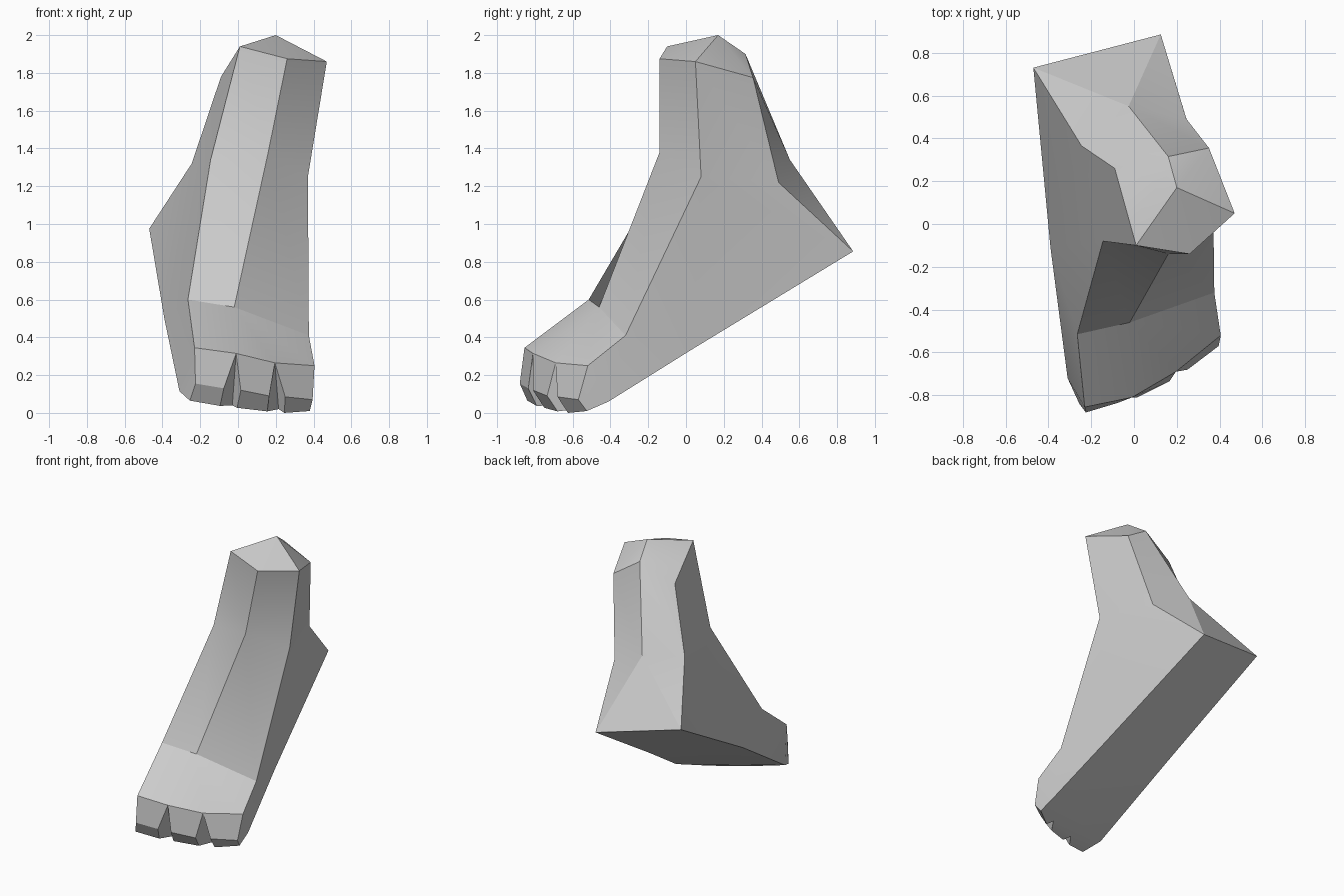
import bpy
import bmesh
import math

default_cube = bpy.data.objects.get("Cube")
if default_cube:
    bpy.data.objects.remove(default_cube, do_unlink=True)

# One plain material for the whole foot
clay = bpy.data.materials.new("plain grey")
clay.use_nodes = True
clay.diffuse_color = (0.6, 0.6, 0.6, 1)
shader = clay.node_tree.nodes["Principled BSDF"]
shader.inputs["Base Color"].default_value = clay.diffuse_color
shader.inputs["Roughness"].default_value = 0.8

bm = bmesh.new()


def points(*coordinates):
    """Add vertices and return them in order."""
    return [bm.verts.new(c) for c in coordinates]


def face(*corners):
    bm.faces.new(corners)


def fan(tip, chain):
    """Triangles from one tip vertex to a chain of vertices."""
    for first, second in zip(chain, chain[1:]):
        face(tip, first, second)


def bridge(upper, lower):
    """Quads between two chains of equal length."""
    for i in range(len(upper) - 1):
        face(upper[i], upper[i + 1], lower[i + 1], lower[i])


# Shin: two six-sided rings, running from the inner front corner outwards
shin_top = points((.01, -.1, 1.94), (.26, -.14, 1.875), (.47, .05, 1.86),
                  (.35, .355, 1.775), (.16, .315, 1.9), (-.09, .26, 1.78))
ankle = points((-.145, -.08, 1.34), (.16, -.14, 1.38), (.37, .08, 1.25),
               (.245, .49, 1.22), (-.025, .55, 1.34), (-.245, .365, 1.32))
bridge(shin_top + shin_top[:1], ankle + ankle[:1])

# Shallow cap that closes the shin
cap_peak, = points((.2, .17, 2))
fan(cap_peak, shin_top + shin_top[:1])

ankle_in, ankle_front, ankle_out, back_out, back_mid, back_in = ankle

# Instep slopes from the ankle down to the toe knuckles
instep = points((-.265, -.515, .6), (-.02, -.46, .56), (.375, -.32, .41))
knuckles = points((-.23, -.855, .345), (-.01, -.81, .315),
                  (.195, -.69, .265), (.405, -.52, .25))
instep_in, instep_mid, instep_out = instep
bridge(ankle[:3], instep)
face(instep_in, instep_mid, knuckles[1], knuckles[0])
face(instep_mid, knuckles[2], knuckles[1])
face(instep_mid, instep_out, knuckles[3], knuckles[2])

# Heel edge, middle of the sole and ball of the foot: inner, outer
heel_in, heel_out = points((-.47, .73, .975), (.125, .885, .855))
arch_in, arch_out = points((-.39, -.11, .5), (.28, .03, .335))
ball_in, ball_out = points((-.31, -.72, .115), (.37, -.41, .06))

# Back of the heel
face(back_out, heel_out, back_mid)
face(back_mid, heel_out, heel_in)
face(back_mid, heel_in, back_in)

# Outer and inner sides of the foot
fan(ankle_out, [back_out, heel_out, arch_out, instep_out])
fan(ball_out, [arch_out, instep_out, knuckles[3]])
fan(arch_in, [heel_in, back_in, ankle_in, instep_in, ball_in])
face(instep_in, knuckles[0], ball_in)

# Sole
bridge([heel_in, heel_out], [arch_in, arch_out])
bridge([arch_in, arch_out], [ball_in, ball_out])

# Toes: two tip corners, then two underside corners for each
toes = [
    points((-.225, -.88, .155), (-.075, -.835, .13),
           (-.255, -.84, .065), (-.095, -.79, .037)),
    points((.015, -.81, .12), (.165, -.735, .09),
           (-.005, -.75, .027), (.155, -.68, .008)),
    points((.25, -.68, .085), (.395, -.57, .07),
           (.245, -.625, 0), (.38, -.525, .01)),
]

# Roots are the ends of the gaps under the foot, between the toes
gaps = points((-.03, -.7, .04), (.215, -.59, .02))
roots = [ball_in] + gaps + [ball_out]
face(*roots)
for i, (tip_a, tip_b, under_a, under_b) in enumerate(toes):
    face(knuckles[i], knuckles[i + 1], tip_b, tip_a)
    face(tip_a, tip_b, under_b, under_a)
    face(under_a, under_b, roots[i + 1], roots[i])
    face(knuckles[i], tip_a, under_a, roots[i])
    face(knuckles[i + 1], tip_b, under_b, roots[i + 1])

# Finish the mesh and shade it smooth except at strong creases
bmesh.ops.recalc_face_normals(bm, faces=bm.faces[:])
mesh = bpy.data.meshes.new("foot")
bm.to_mesh(mesh)
bm.free()
mesh.materials.append(clay)
foot = bpy.data.objects.new("foot", mesh)
bpy.context.collection.objects.link(foot)
bpy.ops.object.select_all(action='DESELECT')
foot.select_set(True)
bpy.context.view_layer.objects.active = foot
bpy.ops.object.shade_smooth_by_angle(angle=math.radians(30))
